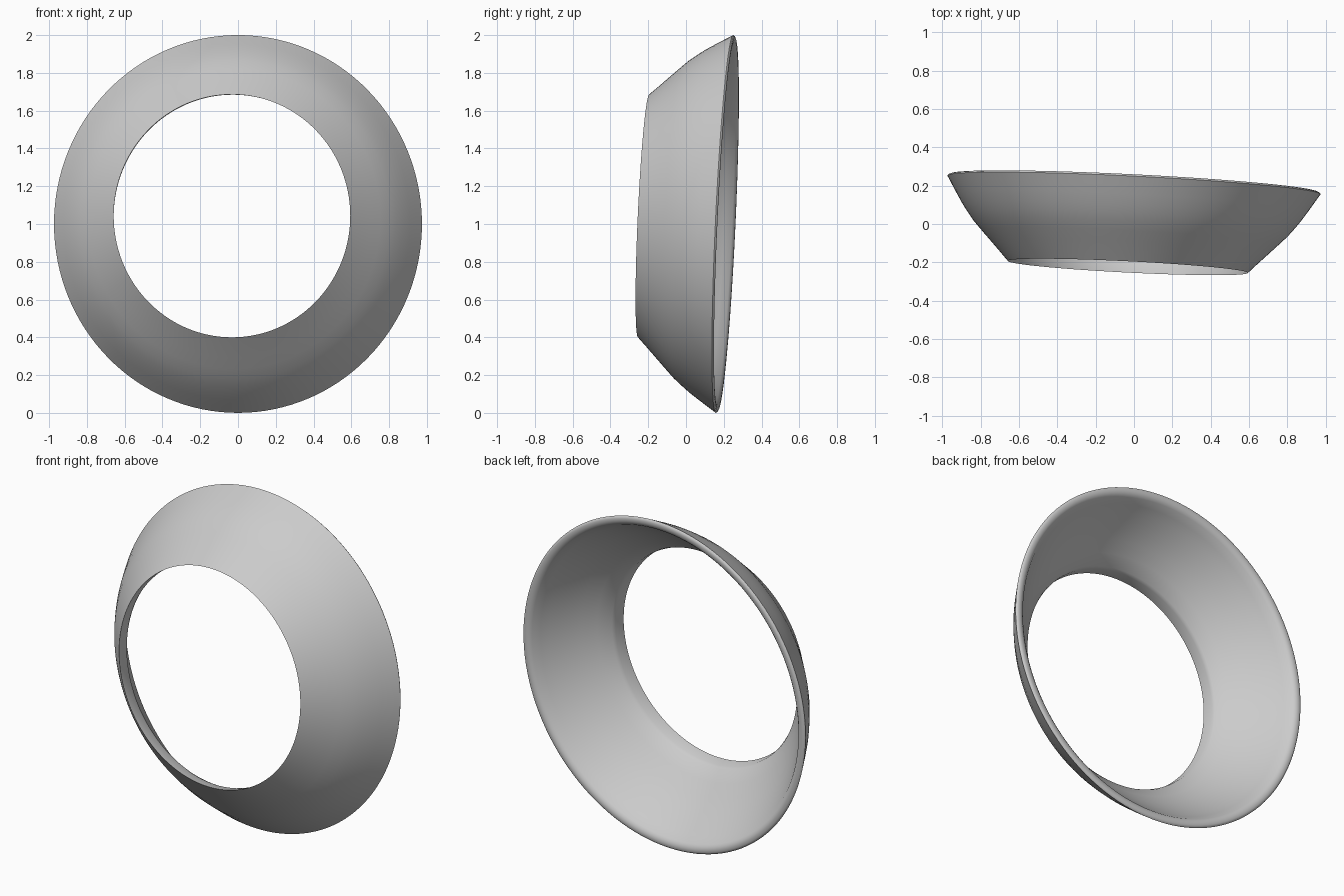
import bpy, bmesh, math

if "Cube" in bpy.data.objects:
    bpy.data.objects.remove(bpy.data.objects["Cube"])

SEG = 128
RX, RZ = 0.974, 1.0            # slightly oval cross-section
SLOPE_X, SLOPE_Z = -0.05, 0.046  # tilt of the ring plane

# closed wall section: (radius, depth along y)
profile = [
    (0.643, -0.224), (0.690, -0.176), (0.742, -0.124), (0.795, -0.071),
    (0.842, -0.023), (0.875, 0.018), (0.907, 0.060), (0.942, 0.113),
    (0.972, 0.160), (1.000, 0.204),                                   # outer wall
    (0.996, 0.210), (0.986, 0.214), (0.970, 0.213), (0.957, 0.208), (0.945, 0.198),  # rim
    (0.918, 0.157), (0.890, 0.117), (0.858, 0.076), (0.822, 0.030),
    (0.775, -0.022), (0.715, -0.083), (0.657, -0.140),               # inner wall
    (0.648, -0.160),                                                  # front lip
]


def ring_point(r, depth, a):
    """Point on a tilted oval loop whose centre drifts toward the front."""
    f = (0.206 - depth) / 0.43
    u, w = r * RX * math.cos(a), r * RZ * math.sin(a)
    return (u - 0.032 * f, depth + SLOPE_X * u + SLOPE_Z * w, 1.0 + w + 0.043 * f)


# lathe the section around the tilted axis
bm = bmesh.new()
loops = [[bm.verts.new(ring_point(r, d, 2 * math.pi * i / SEG)) for i in range(SEG)]
         for r, d in profile]
for k, loop in enumerate(loops):
    nxt = loops[(k + 1) % len(loops)]
    for i in range(SEG):
        j = (i + 1) % SEG
        bm.faces.new((loop[i], loop[j], nxt[j], nxt[i]))
bmesh.ops.recalc_face_normals(bm, faces=bm.faces)

mesh = bpy.data.meshes.new("flared_ring")
bm.to_mesh(mesh)
bm.free()
ring = bpy.data.objects.new("flared_ring", mesh)
bpy.context.collection.objects.link(ring)
bpy.context.view_layer.objects.active = ring
ring.select_set(True)
bpy.ops.object.shade_smooth_by_angle(angle=math.radians(40))
